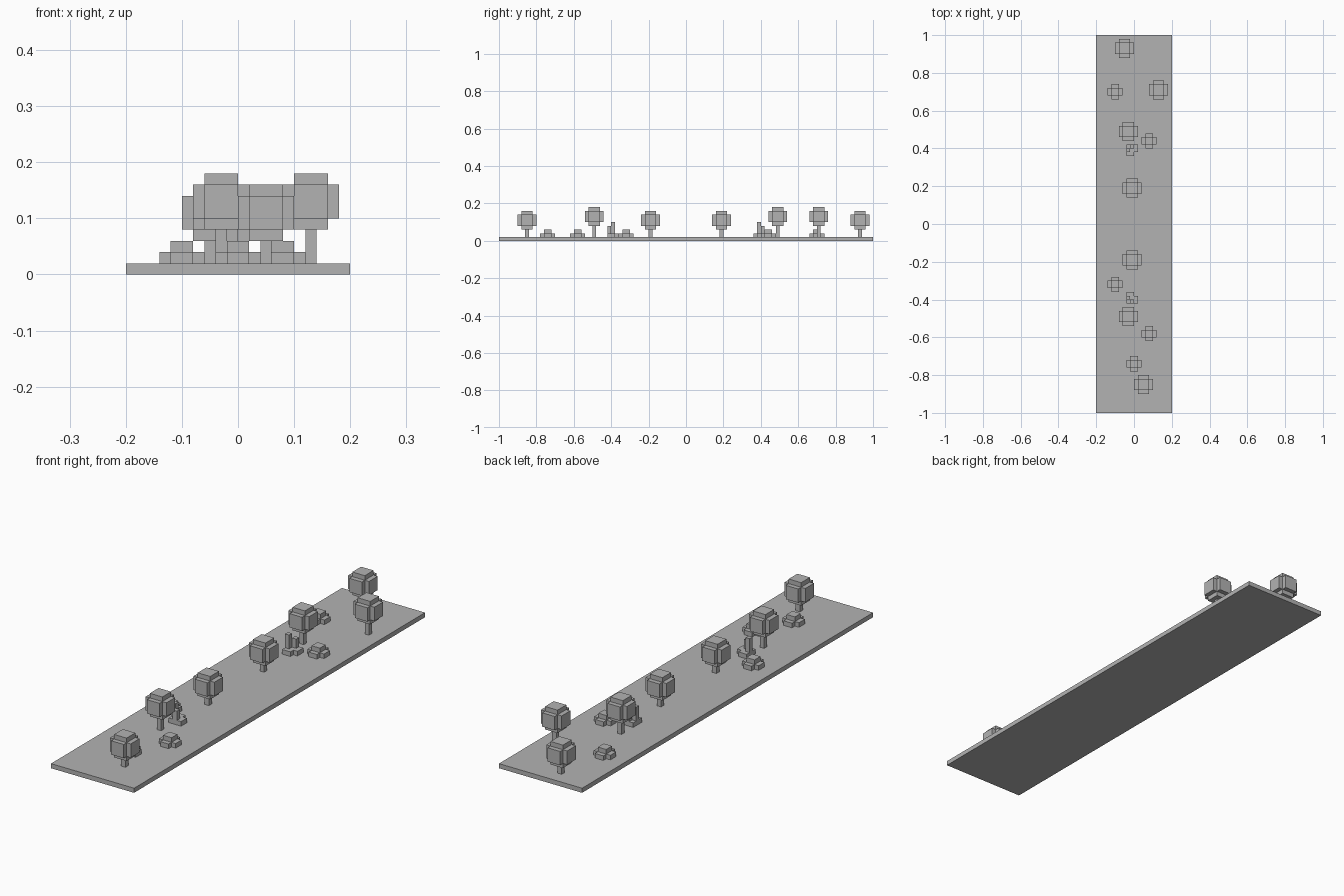
import bpy
import bmesh
from mathutils import Matrix, Vector

cube = bpy.data.objects.get("Cube")
if cube:
    bpy.data.objects.remove(cube, do_unlink=True)

GREY = (0.45, 0.45, 0.45, 1)
grey = bpy.data.materials.new("plain grey")
grey.use_nodes = True
grey.diffuse_color = GREY
grey.node_tree.nodes["Principled BSDF"].inputs["Base Color"].default_value = GREY

V = 0.02       # size of one block
GROUND = V     # height of the ground surface


def blocks(name, boxes, location):
    """One object made of boxes given as (centre, size), both in blocks."""
    bm = bmesh.new()
    for centre, size in boxes:
        place = Matrix.Translation(Vector(centre) * V) @ Matrix.Diagonal((*(Vector(size) * V), 1))
        bmesh.ops.create_cube(bm, size=1, matrix=place)
    mesh = bpy.data.meshes.new(name)
    bm.to_mesh(mesh)
    bm.free()
    mesh.materials.append(grey)
    obj = bpy.data.objects.new(name, mesh)
    obj.location = location
    bpy.context.collection.objects.link(obj)
    return obj


def tree(x, y, trunk):
    """Thin trunk and a crown of three crossed bars."""
    blocks("tree_trunk", [((0, 0, trunk / 2), (1, 1, trunk))], (x, y, GROUND))
    bars = [((0, 0, 0), size) for size in ((5, 3, 3), (3, 5, 3), (3, 3, 5))]
    blocks("tree_crown", bars, (x, y, GROUND + (trunk + 2.5) * V))


def bush(x, y):
    """Cross-shaped base with a raised middle."""
    blocks("bush", [((0, 0, 0.5), (4, 2, 1)),
                    ((0, 0, 0.5), (2, 4, 1)),
                    ((0, 0, 1), (2, 2, 2))], (x, y, GROUND))


def ruin(x, y, side):
    """Low notched base with a tall and a short post, mirrored by side."""
    blocks("ruin", [((0, side / 2, 0.5), (3, 2, 1)),
                    ((-0.5, -side, 0.5), (2, 1, 1)),
                    ((-1, 0, 2.5), (1, 1, 3)),
                    ((0, side, 2), (1, 1, 2))], (x, y, GROUND))


# Ground strip
blocks("ground", [((0, 0, 0.5), (20, 100, 1))], (0, 0, 0))

# Trees: pairs along the middle, then the odd ones at the ends
for side in (-1, 1):
    tree(-0.03, side * 0.49, 3)
    tree(-0.01, side * 0.19, 2)
    ruin(-0.01, side * 0.39, side)
tree(0.05, -0.85, 2)
tree(-0.05, 0.93, 2)
tree(0.13, 0.71, 3)

# Bushes
for x, y in ((-0.1, 0.7), (0.08, 0.44), (-0.1, -0.32), (0.08, -0.58), (0, -0.74)):
    bush(x, y)
